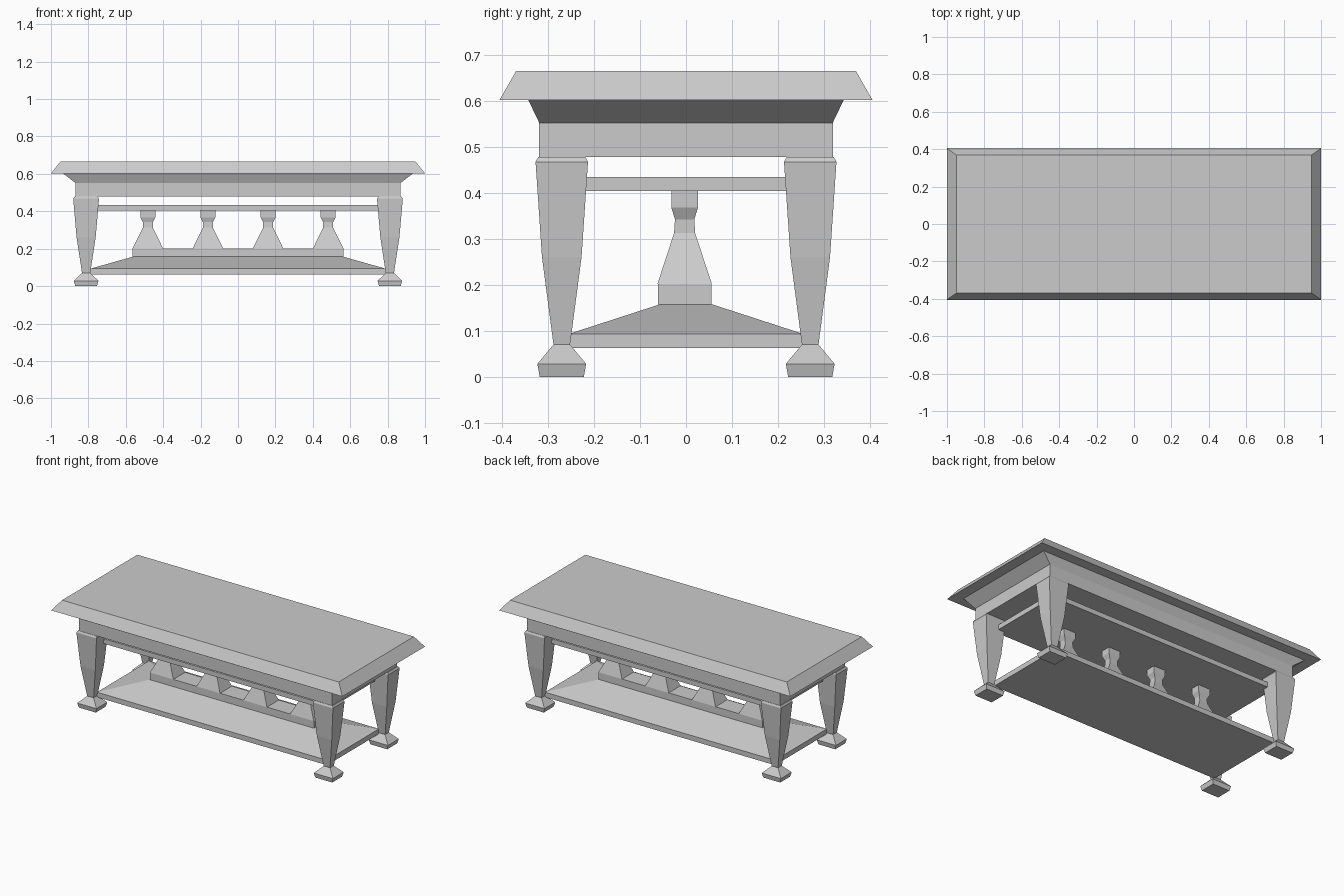
import bpy


def loft(name, levels, cx=0.0, cy=0.0):
    """Stack of rectangles (z, half_x, half_y), closed at both ends."""
    verts, faces = [], []
    for z, hx, hy in levels:
        verts += [(cx + sx * hx, cy + sy * hy, z)
                  for sx, sy in ((-1, -1), (1, -1), (1, 1), (-1, 1))]
    for i in range(len(levels) - 1):
        a = 4 * i
        for k in range(4):
            n = (k + 1) % 4
            faces.append((a + k, a + n, a + 4 + n, a + 4 + k))
    e = len(verts) - 4
    faces += [(3, 2, 1, 0), (e, e + 1, e + 2, e + 3)]
    mesh = bpy.data.meshes.new(name)
    mesh.from_pydata(verts, [], faces)
    obj = bpy.data.objects.new(name, mesh)
    bpy.context.collection.objects.link(obj)
    return obj


# Bevelled table top
loft("table_top", [(0.602, 1.0, 0.405), (0.665, 0.95, 0.369)])

# Apron flaring out into a cornice below the top
loft("apron", [(0.478, 0.87, 0.319), (0.552, 0.87, 0.319), (0.602, 0.935, 0.343)])

# Upper shelf between the legs
loft("upper_shelf", [(0.404, 0.79, 0.25), (0.434, 0.79, 0.25)])

# Lower stretcher plate sloping up to the central plinth
loft("lower_shelf", [(0.062, 0.79, 0.255), (0.093, 0.79, 0.255),
                     (0.157, 0.563, 0.058)])
loft("plinth", [(0.157, 0.563, 0.058), (0.202, 0.563, 0.058)], cy=-0.003)

# Row of four square balusters
baluster = [(0.202, 0.081, 0.059), (0.312, 0.027, 0.023), (0.342, 0.027, 0.021),
            (0.368, 0.04, 0.029), (0.404, 0.04, 0.029)]
for i, x in enumerate((-0.482, -0.161, 0.161, 0.482)):
    loft(f"baluster_{i + 1}", baluster, cx=x, cy=-0.003)

# Tapered legs with flared feet, one per corner
foot = [(0.0, 0.058, 0.048), (0.028, 0.066, 0.053), (0.07, 0.022, 0.018)]
leg = [(0.07, 0.022, 0.018), (0.26, 0.051, 0.043),
       (0.467, 0.069, 0.057), (0.478, 0.062, 0.051)]
for side, sx in (("left", -1), ("right", 1)):
    for end, sy in (("front", -1), ("back", 1)):
        loft(f"{end}_{side}_foot", foot, sx * 0.812, sy * 0.27)
        loft(f"{end}_{side}_leg", leg, sx * 0.812, sy * 0.27)
